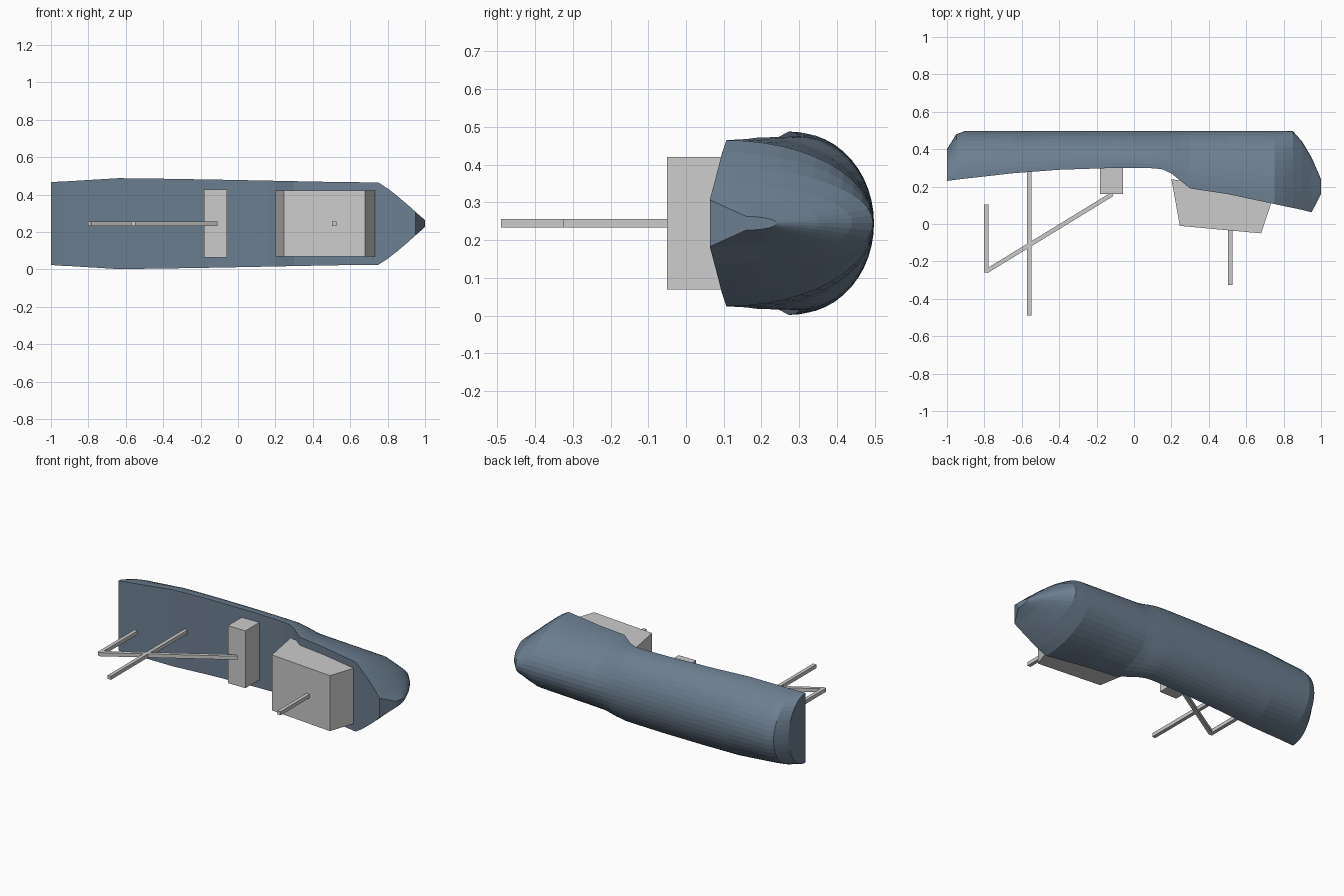
import bpy, bmesh, math
from mathutils import Vector

if "Cube" in bpy.data.objects:
    bpy.data.objects.remove(bpy.data.objects["Cube"])

CZ = 0.245   # centre plane: the boat lies on its side, deck facing -y


def make_object(name, bm, material=None):
    bmesh.ops.recalc_face_normals(bm, faces=bm.faces)
    mesh = bpy.data.meshes.new(name)
    bm.to_mesh(mesh)
    bm.free()
    obj = bpy.data.objects.new(name, mesh)
    bpy.context.collection.objects.link(obj)
    if material:
        mesh.materials.append(material)
    return obj


def prism(name, profile, half_width):
    """Extrude an xy profile symmetrically about the centre plane."""
    bm = bmesh.new()
    low = [bm.verts.new((x, y, CZ - half_width)) for x, y in profile]
    high = [bm.verts.new((x, y, CZ + half_width)) for x, y in profile]
    bm.faces.new(low)
    bm.faces.new(high)
    n = len(profile)
    for i in range(n):
        j = (i + 1) % n
        bm.faces.new((low[i], low[j], high[j], high[i]))
    return make_object(name, bm)


def rod(name, start, end, size=0.023):
    """Square rod between two xy points."""
    a, b = Vector(start), Vector(end)
    d = (b - a).normalized()
    side = Vector((-d.y, d.x)) * size / 2
    return prism(name, [a + side, b + side, b - side, a - side], size / 2)


# Hull stations: x, deck y, keel y, half width
stations = [
    (-1.00, 0.230, 0.400, 0.221), (-0.95, 0.237, 0.480, 0.225),
    (-0.90, 0.243, 0.498, 0.227), (-0.64, 0.272, 0.498, 0.243),
    (-0.40, 0.290, 0.498, 0.240), (-0.10, 0.300, 0.498, 0.235),
    (0.10, 0.298, 0.498, 0.231), (0.15, 0.293, 0.498, 0.230),
    (0.20, 0.270, 0.498, 0.229), (0.25, 0.230, 0.498, 0.228),
    (0.30, 0.190, 0.498, 0.227), (0.50, 0.160, 0.498, 0.223),
    (0.75, 0.107, 0.498, 0.220), (0.80, 0.096, 0.498, 0.188),
    (0.85, 0.086, 0.496, 0.149), (0.90, 0.075, 0.440, 0.107),
    (0.95, 0.063, 0.355, 0.062), (1.00, 0.160, 0.240, 0.018),
]
SEG = 24
hull_paint = bpy.data.materials.new("hull_paint")
hull_paint.diffuse_color = (0.15, 0.21, 0.28, 1)
hull_paint.use_nodes = True
hull_paint.node_tree.nodes["Principled BSDF"].inputs["Base Color"].default_value = hull_paint.diffuse_color

# Hull: loft of half-elliptic sections with a flat deck
bm = bmesh.new()
rings = []
for x, deck, keel, half in stations:
    rings.append([bm.verts.new((x,
                                deck + (keel - deck) * math.sin(math.pi * i / SEG),
                                CZ + half * math.cos(math.pi * i / SEG)))
                  for i in range(SEG + 1)])
for a, b in zip(rings, rings[1:]):
    for i in range(SEG):
        bm.faces.new((a[i], a[i + 1], b[i + 1], b[i]))
    bm.faces.new((a[SEG], a[0], b[0], b[SEG]))
bm.faces.new(rings[0])
bm.faces.new(rings[-1])
make_object("hull", bm, hull_paint)

# Deck structures
prism("cabin", [(0.20, 0.24), (0.245, -0.01), (0.68, -0.05),
                (0.735, 0.115), (0.72, 0.15), (0.32, 0.22)], 0.176)
prism("deck_house", [(-0.183, 0.31), (-0.183, 0.16),
                     (-0.06, 0.16), (-0.06, 0.31)], 0.182)

# Masts and rigging
rod("main_mast", (-0.56, 0.29), (-0.56, -0.49))
rod("cabin_antenna", (0.515, -0.02), (0.515, -0.325))
rod("hanging_line", (-0.79, 0.105), (-0.79, -0.26))
rod("crane_boom", (-0.79, -0.253), (-0.115, 0.16))
